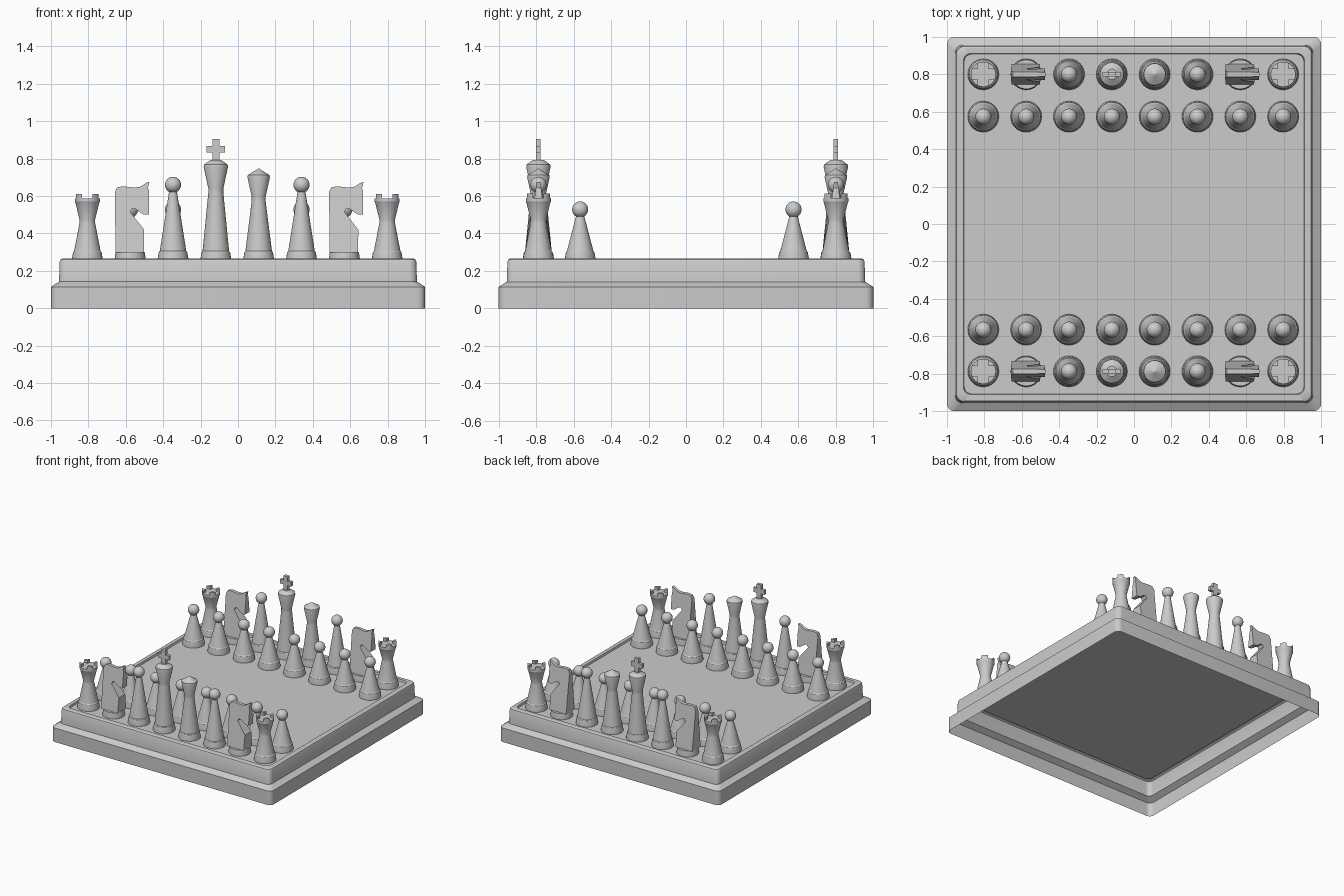
import bpy, bmesh
from math import sin, cos, pi, asin
from mathutils import Matrix

cube = bpy.data.objects.get("Cube")
if cube:
    bpy.data.objects.remove(cube, do_unlink=True)

grey = bpy.data.materials.new("plain_grey")
grey.use_nodes = True
GREY = (0.6, 0.6, 0.6, 1)
grey.diffuse_color = GREY
grey.node_tree.nodes["Principled BSDF"].inputs["Base Color"].default_value = GREY

FLOOR = 0.25      # playing surface height
PITCH = 0.229     # spacing between files
SIDES = 32


def loft(bm, rings, cap=True):
    """Skin a stack of counter-clockwise rings, optionally closing the last one."""
    loops = [[bm.verts.new(p) for p in ring] for ring in rings]
    for a, b in zip(loops, loops[1:]):
        n = len(a)
        for i in range(n):
            j = (i + 1) % n
            bm.faces.new((a[i], a[j], b[j], b[i]))
    if cap:
        bm.faces.new(loops[-1])


def circle(r, z):
    return [(r * cos(2 * pi * i / SIDES), r * sin(2 * pi * i / SIDES), z) for i in range(SIDES)]


def rounded_square(half, z, r=0.04, steps=6):
    pts = []
    for q, (sx, sy) in enumerate([(1, 1), (-1, 1), (-1, -1), (1, -1)]):
        for i in range(steps + 1):
            a = (q + i / steps) * pi / 2
            pts.append((sx * (half - r) + r * cos(a), sy * (half - r) + r * sin(a), z))
    return pts


def turned(bm, profile):
    """Turned piece with the shared flared foot."""
    foot = [(0.083, FLOOR), (0.083, 0.262), (0.076, 0.3), (0.071, 0.305)]
    loft(bm, [circle(r, z) for r, z in foot + profile])


def ball(bm, z, r=0.043):
    bmesh.ops.create_uvsphere(bm, u_segments=24, v_segments=16, radius=r,
                              matrix=Matrix.Translation((0, 0, z)))


def box(bm, z, sx, sy, sz):
    bmesh.ops.create_cube(bm, size=1, matrix=Matrix.Translation((0, 0, z)) @ Matrix.Diagonal((sx, sy, sz, 1)))


def finish(name, bm):
    mesh = bpy.data.meshes.new(name)
    bm.to_mesh(mesh)
    bm.free()
    mesh.materials.append(grey)
    return mesh


def place(name, mesh, x=0, y=0):
    ob = bpy.data.objects.new(name, mesh)
    ob.location = (x, y, 0)
    bpy.context.collection.objects.link(ob)
    return ob


# Hollow stepped board with a shallow tray on top
def board():
    bm = bmesh.new()
    steps = [(1, 0), (1, 0.115), (0.957, 0.142), (0.953, 0.25), (0.949, 0.26),
             (0.94, 0.266), (0.912, 0.266), (0.908, FLOOR)]
    loft(bm, [rounded_square(h, z) for h, z in steps])
    return bm


# Chess pieces
def pawn():
    bm = bmesh.new()
    turned(bm, [(0.02, 0.5)])
    ball(bm, 0.528)
    return bm


def bishop():
    bm = bmesh.new()
    turned(bm, [(0.02, 0.63)])
    ball(bm, 0.66)
    return bm


def queen():
    bm = bmesh.new()
    turned(bm, [(0.037, 0.575), (0.037, 0.595), (0.06, 0.7), (0.058, 0.712), (0.003, 0.746)])
    return bm


def king():
    bm = bmesh.new()
    turned(bm, [(0.04, 0.62), (0.04, 0.64), (0.065, 0.755), (0.063, 0.768), (0.028, 0.793)])
    box(bm, 0.845, 0.038, 0.025, 0.12)
    box(bm, 0.85, 0.1, 0.025, 0.036)
    return bm


def rook():
    bm = bmesh.new()
    r, slot = 0.067, 0.028
    turned(bm, [(0.042, 0.455), (0.042, 0.475), (0.064, 0.565), (r, 0.57), (r, 0.588)])
    # four battlements left by a cross-shaped slot
    start = asin(slot / r)
    for q in range(4):
        outline = [(slot, slot)]
        for i in range(7):
            a = start + (pi / 2 - 2 * start) * i / 6
            outline.append((r * cos(a), r * sin(a)))
        c, s = cos(q * pi / 2), sin(q * pi / 2)
        loft(bm, [[(x * c - y * s, x * s + y * c, z) for x, y in outline] for z in (0.587, 0.612)])
    return bm


def knight():
    bm = bmesh.new()
    loft(bm, [circle(0.083, FLOOR), circle(0.083, 0.265), circle(0.078, 0.298)])
    # flat horse silhouette, thinning towards the top
    outline = [(-0.078, 0.297), (0.073, 0.297), (0.075, 0.42), (0.0, 0.515), (0.012, 0.535),
               (0.03, 0.53), (0.07, 0.502), (0.1, 0.5), (0.1, 0.63), (0.094, 0.642),
               (0.103, 0.676), (0.085, 0.67), (0.055, 0.65), (0.025, 0.645), (-0.04, 0.652),
               (-0.07, 0.646), (-0.082, 0.62)]
    half = lambda z: 0.055 - (z - 0.297) * 0.118
    front = [(x, -half(z), z) for x, z in outline]
    back = [(x, half(z), z) for x, z in outline]
    loft(bm, [front, back])
    bm.faces.new([bm.verts.new(p) for p in reversed(front)])
    bmesh.ops.remove_doubles(bm, verts=bm.verts, dist=0.0001)
    bmesh.ops.recalc_face_normals(bm, faces=bm.faces)
    return bm


place("board", finish("board", board()))
builders = dict(pawn=pawn, rook=rook, knight=knight, bishop=bishop, queen=queen, king=king)
meshes = {name: finish(name, build()) for name, build in builders.items()}

back_row = ["rook", "knight", "bishop", "king", "queen", "bishop", "knight", "rook"]
for side, y_back, y_pawn in (("front", -0.788, -0.565), ("back", 0.8, 0.574)):
    for i, kind in enumerate(back_row):
        x = (i - 3.5) * PITCH - 0.004
        place(f"{side}_{kind}_{i + 1}", meshes[kind], x, y_back)
        place(f"{side}_pawn_{i + 1}", meshes["pawn"], x, y_pawn)

# Smooth shading with sharp edges kept
bpy.ops.object.select_all(action="DESELECT")
seen = set()
for ob in bpy.context.collection.objects:
    if ob.type == "MESH" and ob.data.name not in seen and ob.data.materials[:1] == [grey]:
        seen.add(ob.data.name)
        ob.select_set(True)
        bpy.context.view_layer.objects.active = ob
bpy.ops.object.shade_smooth_by_angle(angle=pi / 6)
